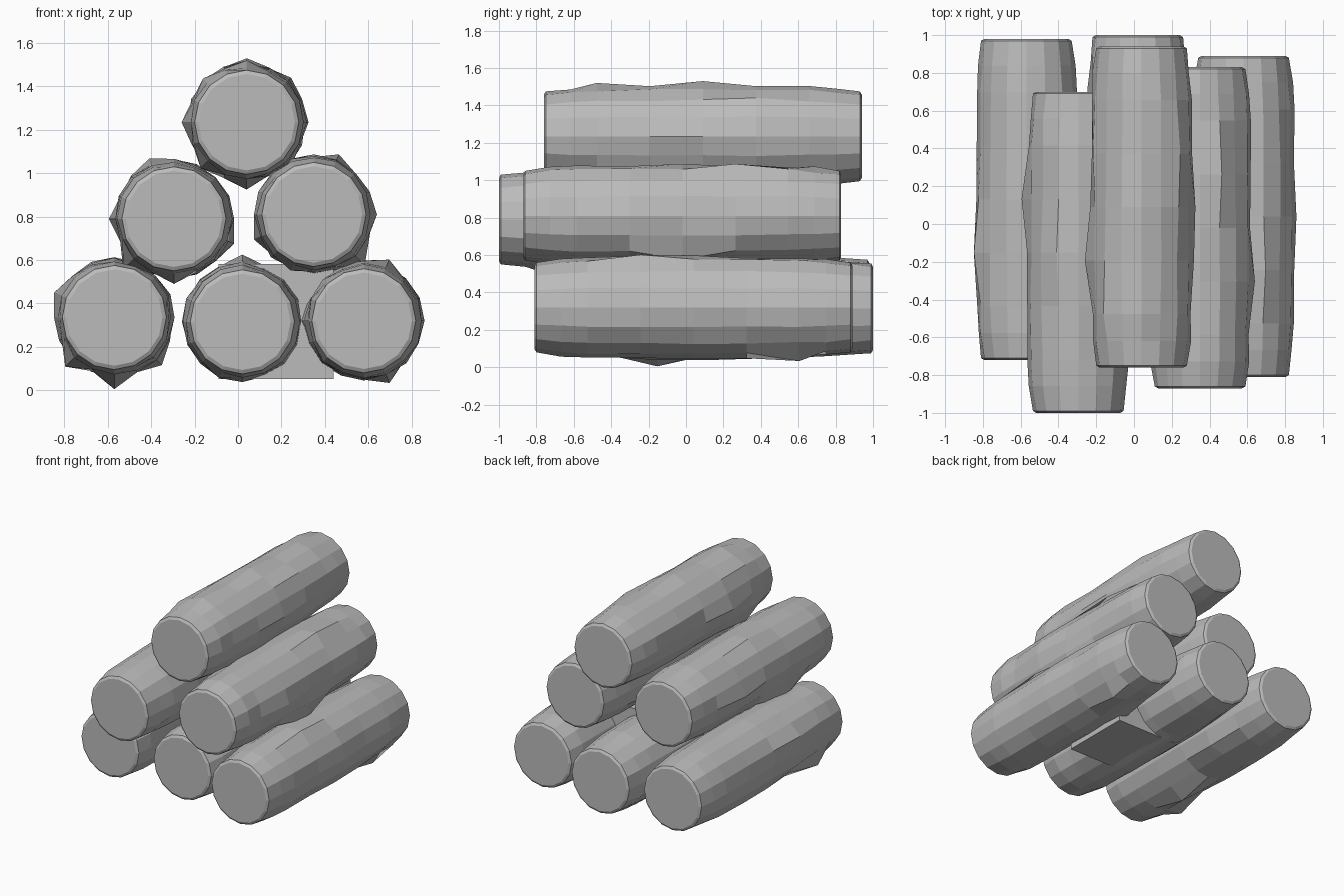
import bpy, bmesh, random
from math import cos, sin, pi, radians

if "Cube" in bpy.data.objects:
    bpy.data.objects.remove(bpy.data.objects["Cube"], do_unlink=True)

grey = bpy.data.materials.new("plain grey")
grey.use_nodes = True
colour = (0.5, 0.5, 0.5, 1)
grey.diffuse_color = colour
grey.node_tree.nodes["Principled BSDF"].inputs["Base Color"].default_value = colour

SIDES = 16
LENGTH = 1.7
# Lengthwise rings: (fraction of length, radius)
RINGS = [(0, .222), (.006, .24), (1 / 12, .258), (1 / 6, .264), (1 / 3, .27), (1 / 2, .272),
         (2 / 3, .27), (5 / 6, .264), (11 / 12, .256), (.994, .24), (1, .222)]


def finish(bm, name):
    bmesh.ops.recalc_face_normals(bm, faces=bm.faces)
    mesh = bpy.data.meshes.new(name)
    bm.to_mesh(mesh)
    bm.free()
    mesh.materials.append(grey)
    obj = bpy.data.objects.new(name, mesh)
    bpy.context.collection.objects.link(obj)
    return obj


def log(name, x, z, front, bumps, seed):
    """Knobbly log along y; bumps are (ring, angle in degrees, radius)."""
    rng = random.Random(seed)
    knobs = {(ring, round(a * SIDES / 360) % SIDES): r for ring, a, r in bumps}
    bm = bmesh.new()
    rows = []
    for i, (t, radius) in enumerate(RINGS):
        body = 2 <= i <= len(RINGS) - 3
        row = []
        for k in range(SIDES):
            r = radius + (rng.uniform(-.008, .008) if body else 0)
            r = knobs.get((i, k), r)
            a = 2 * pi * k / SIDES
            row.append(bm.verts.new((x + r * cos(a), front + t * LENGTH, z + r * sin(a))))
        rows.append(row)
    for low, high in zip(rows, rows[1:]):
        for k in range(SIDES):
            n = (k + 1) % SIDES
            bm.faces.new((low[k], low[n], high[n], high[k]))
    bm.faces.new(rows[0])
    bm.faces.new(rows[-1])
    return finish(bm, name)


# Bottom row
log("bottom_right_log", -.57, .335, -.72,
    [(4, 164, .30), (4, 261, .33), (3, 215, .32), (6, 308, .31), (5, 20, .28)], 1)
log("bottom_middle_log", .02, .315, -.70,
    [(5, 88, .31), (4, 160, .28), (6, 0, .28), (3, 240, .28)], 2)
log("bottom_left_log", .58, .32, -.81,
    [(4, 65, .305), (5, 180, .31), (6, 220, .30), (7, 300, .31), (5, 0, .28)], 3)

# Middle row
log("middle_right_log", -.295, .79, -1.0,
    [(6, 170, .30), (5, 116, .30), (4, 217, .33), (3, 270, .30), (6, 340, .30)], 4)
log("middle_left_log", .35, .81, -.87,
    [(6, 64, .30), (4, 10, .29), (5, 321, .33), (6, 201, .30), (3, 250, .28)], 5)

# Top
log("top_log", .04, 1.235, -.76,
    [(4, 173, .30), (3, 224, .30), (5, 270, .31), (5, 354, .285), (6, 36, .29),
     (5, 84, .295), (3, 84, .285), (3, 130, .285), (4, 315, .29)], 6)

# Block hidden inside the pile
bm = bmesh.new()
bmesh.ops.create_cube(bm, size=.53)
bmesh.ops.translate(bm, verts=bm.verts, vec=(.175, .1, .317))
finish(bm, "inner_block")
